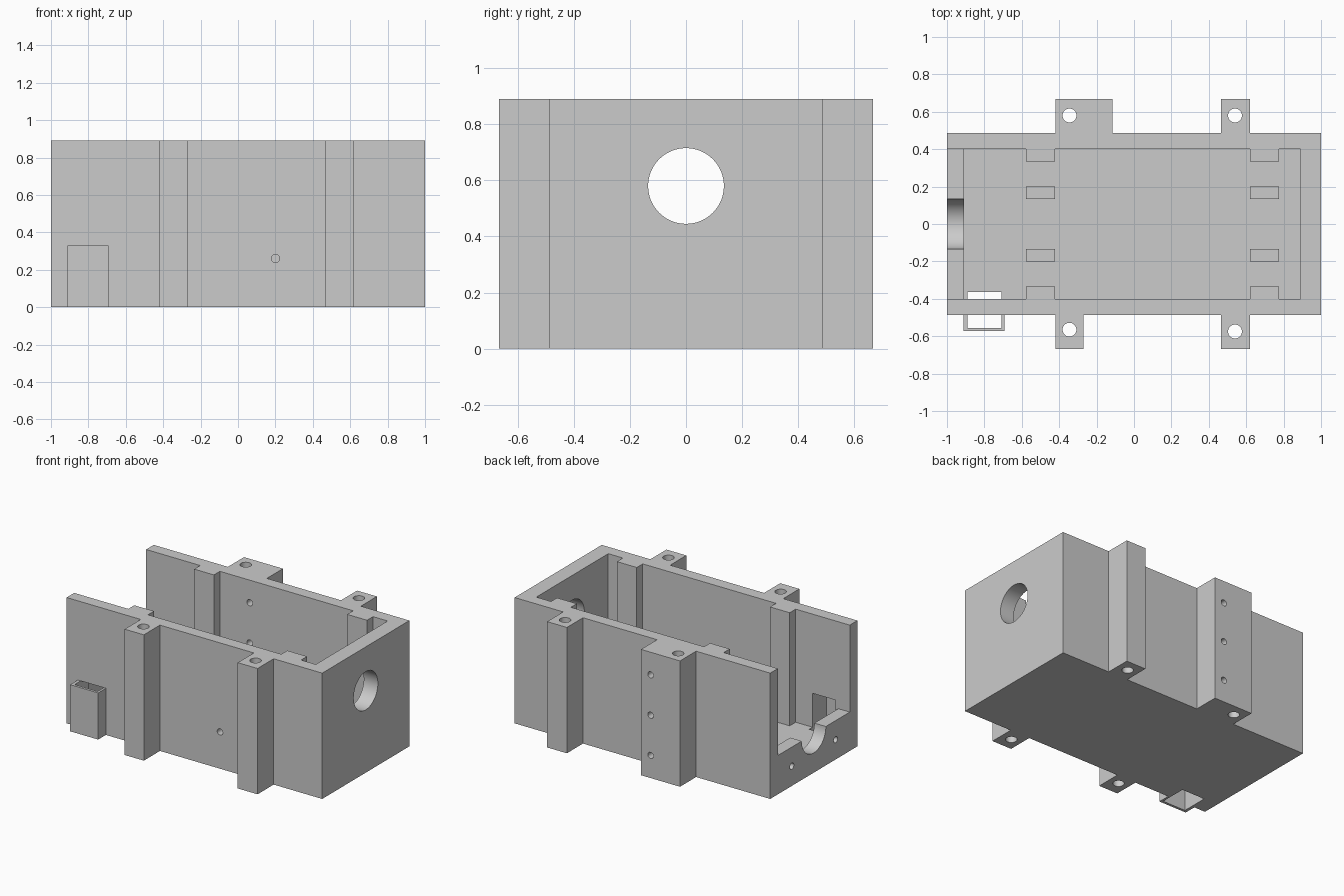
import bpy, math
from mathutils import Matrix

old = bpy.data.objects.get("Cube")
if old:
    bpy.data.objects.remove(old, do_unlink=True)

grey = bpy.data.materials.new("plain grey")
grey.use_nodes = True
colour = (0.6, 0.6, 0.6, 1)
grey.diffuse_color = colour
grey.node_tree.nodes["Principled BSDF"].inputs["Base Color"].default_value = colour

H = 0.89          # casing height
OUT, IN = 0.487, 0.402   # outer and inner wall faces
LUG = 0.667       # outer face of the lugs
FLOOR = 0.09


def box(name, x, y, z):
    """Box given by its ranges along each axis."""
    size = [r[1] - r[0] for r in (x, y, z)]
    mid = [(r[0] + r[1]) / 2 for r in (x, y, z)]
    bpy.ops.mesh.primitive_cube_add(size=1)
    ob = bpy.context.object
    ob.name = name
    ob.data.transform(Matrix.Translation(mid) @ Matrix.Diagonal((*size, 1)))
    ob.data.materials.append(grey)
    return ob


def rod(name, centre, radius, length, axis, sides=32):
    """Cylinder along one axis, centred on a point."""
    bpy.ops.mesh.primitive_cylinder_add(vertices=sides, radius=radius, depth=length)
    ob = bpy.context.object
    ob.name = name
    turn = {"x": Matrix.Rotation(math.pi / 2, 4, "Y"),
            "y": Matrix.Rotation(math.pi / 2, 4, "X"),
            "z": Matrix.Identity(4)}[axis]
    ob.data.transform(Matrix.Translation(centre) @ turn)
    ob.data.materials.append(grey)
    return ob


def combine(target, others, operation):
    """Apply one boolean per part, then drop the part."""
    for other in others:
        mod = target.modifiers.new(operation, "BOOLEAN")
        mod.operation, mod.solver, mod.object = operation, "EXACT", other
        bpy.context.view_layer.objects.active = target
        bpy.ops.object.modifier_apply(modifier=mod.name)
        bpy.data.objects.remove(other, do_unlink=True)


# Casing block hollowed out, with one low end wall
casing = box("casing", (-1, 1), (-OUT, OUT), (0, H))
combine(casing, [
    box("cavity", (-0.91, 0.89), (-IN, IN), (FLOOR, 1.2)),
    box("end_opening", (-1.2, -0.8), (-IN, IN), (0.275, 1.2)),
], "DIFFERENCE")

# Outer lugs, inner rails, short floor posts and the side chute
added = [
    box("front_lug", (-0.42, -0.27), (-LUG, -0.45), (0, H)),
    box("front_lug", (0.465, 0.62), (-LUG, -0.45), (0, H)),
    box("back_wide_lug", (-0.42, -0.115), (0.45, LUG), (0, H)),
    box("back_lug", (0.465, 0.62), (0.45, LUG), (0, H)),
    box("chute", (-0.912, -0.693), (-0.573, -0.45), (0, 0.33)),
]
for x in ((-0.577, -0.423), (0.62, 0.775)):
    for side in (-1, 1):
        added.append(box("rail", x, sorted((side * 0.335, side * 0.45)), (0.05, H)))
        added.append(box("post", x, sorted((side * 0.135, side * 0.2)), (0.05, 0.25)))
combine(casing, added, "UNION")

# Chute passage, round port and end notch
cuts = [
    box("passage", (-0.89, -0.709), (-0.555, -0.364), (-0.1, 0.33)),
    box("passage_top", (-0.89, -0.709), (-0.555, -OUT), (0.2, 0.4)),
    rod("port", (0.95, 0, 0.58), 0.135, 0.3, "x", 64),
    rod("notch", (-0.95, 0, 0.275), 0.135, 0.3, "x", 64),
    rod("front_screw_hole", (0.2, -0.45, 0.26), 0.022, 0.3, "y"),
]
# Vertical bolt holes in the lugs
for x, y in ((-0.345, 0.58), (0.54, 0.58), (-0.345, -0.565), (0.54, -0.575)):
    cuts.append(rod("bolt_hole", (x, y, 0.45), 0.037, 1.2, "z"))
# Screw holes through the wide lug and the low end wall
for z in (0.16, 0.445, 0.73):
    cuts.append(rod("back_screw_hole", (-0.19, 0.54, z), 0.022, 0.4, "y"))
for y in (-0.245, 0.245):
    cuts.append(rod("end_screw_hole", (-0.95, y, 0.14), 0.022, 0.3, "x"))
combine(casing, cuts, "DIFFERENCE")

# Keep one material and shade the round holes smooth
casing.data.materials.clear()
casing.data.materials.append(grey)
casing.data.polygons.foreach_set("material_index", [0] * len(casing.data.polygons))
bpy.ops.object.select_all(action="DESELECT")
casing.select_set(True)
bpy.context.view_layer.objects.active = casing
bpy.ops.object.shade_smooth_by_angle(angle=math.radians(30))
